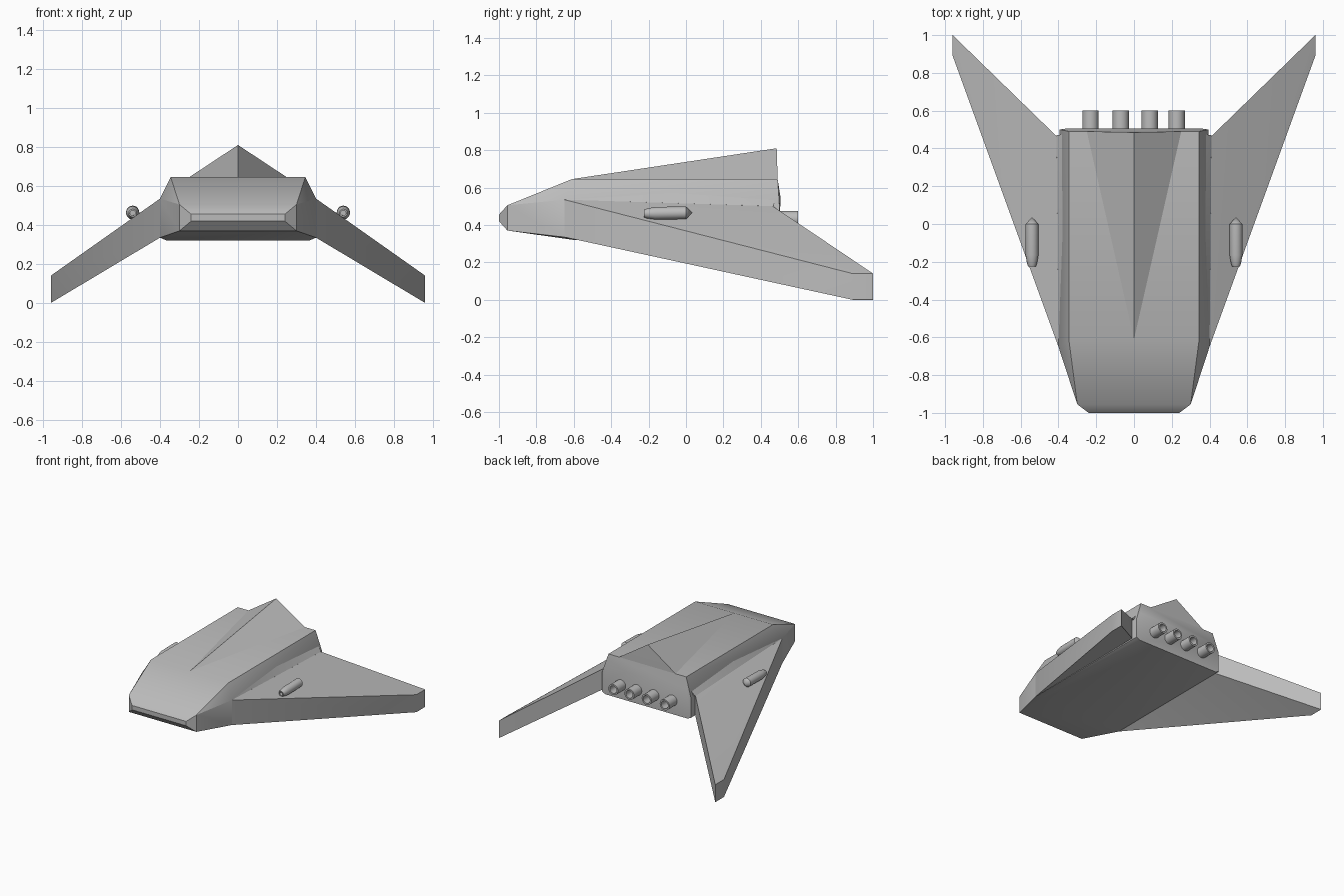
import bpy, bmesh, math
from mathutils import Vector

cube = bpy.data.objects.get("Cube")
if cube:
    bpy.data.objects.remove(cube, do_unlink=True)

# One grey finish for the whole craft
grey = bpy.data.materials.new("hull_grey")
grey.use_nodes = True
COLOUR = (0.5, 0.5, 0.5, 1)
grey.diffuse_color = COLOUR
grey.node_tree.nodes["Principled BSDF"].inputs["Base Color"].default_value = COLOUR


def finish(bm, name, angle=30):
    bmesh.ops.recalc_face_normals(bm, faces=bm.faces[:])
    mesh = bpy.data.meshes.new(name)
    bm.to_mesh(mesh)
    bm.free()
    mesh.materials.append(grey)
    mesh.shade_smooth()
    mesh.set_sharp_from_angle(angle=math.radians(angle))
    obj = bpy.data.objects.new(name, mesh)
    bpy.context.collection.objects.link(obj)
    return obj


def solid(name, points, both=False, side=1):
    """Faceted convex solid; both=True adds the mirrored points."""
    bm = bmesh.new()
    for x, y, z in points:
        bm.verts.new((x * side, y, z))
        if both and x:
            bm.verts.new((-x, y, z))
    res = bmesh.ops.convex_hull(bm, input=bm.verts[:])
    loose = [v for v in bm.verts if not v.link_faces]
    bmesh.ops.delete(bm, geom=loose, context="VERTS")
    bmesh.ops.dissolve_limit(bm, angle_limit=math.radians(0.5),
                             verts=bm.verts[:], edges=bm.edges[:])
    return finish(bm, name)


def lathe(name, profile, location, pitch=0, sides=24):
    """Revolve (radius, y) pairs around the y axis."""
    bm = bmesh.new()
    verts = [bm.verts.new((r, y, 0)) for r, y in profile]
    edges = [bm.edges.new(pair) for pair in zip(verts, verts[1:])]
    bmesh.ops.spin(bm, geom=verts + edges, cent=(0, 0, 0), axis=(0, 1, 0),
                   angle=math.tau, steps=sides, use_duplicate=False)
    bmesh.ops.remove_doubles(bm, verts=bm.verts[:], dist=0.0005)
    obj = finish(bm, name)
    obj.location = Vector(location)
    obj.rotation_euler.x = math.radians(pitch)
    return obj


# Main body: blunt nose, wide cheeks, flat deck and belly
solid("fuselage", [
    (0.24, -1.0, 0.42), (0.24, -1.0, 0.455),
    (0.30, -0.955, 0.37), (0.30, -0.955, 0.505),
    (0.365, -0.6, 0.32), (0.40, -0.65, 0.335),
    (0.40, -0.65, 0.535), (0.345, -0.61, 0.645),
    (0.345, 0.49, 0.645), (0.36, 0.505, 0.55),
    (0.395, 0.5, 0.49), (0.395, 0.5, 0.335), (0.365, 0.5, 0.32),
], both=True)

# Dorsal wedge rising to the stern
solid("dorsal_fin", [
    (0, -0.61, 0.645), (0, 0.485, 0.81), (0.25, 0.49, 0.645),
    (0.25, 0.49, 0.62), (0, -0.55, 0.62),
], both=True)

for side, label in ((1, "left"), (-1, "right")):
    # Shoulder strake along the wing root
    solid(label + "_strake", [
        (0.345, -0.61, 0.645), (0.40, -0.65, 0.535),
        (0.375, 0.475, 0.54), (0.41, 0.47, 0.5),
        (0.33, -0.6, 0.5), (0.33, 0.47, 0.5), (0.35, 0.475, 0.54),
    ], side=side)

    # Drooping swept wing with a thick edge
    solid(label + "_wing", [
        (0.40, -0.65, 0.535), (0.40, -0.65, 0.335),
        (0.41, 0.465, 0.5), (0.41, 0.465, 0.335),
        (0.96, 0.89, 0.14), (0.96, 0.89, 0.0),
        (0.96, 1.0, 0.14), (0.96, 1.0, 0.0),
        (0.35, -0.6, 0.5), (0.35, -0.6, 0.38),
        (0.35, 0.4, 0.48), (0.35, 0.4, 0.38),
    ], side=side)

    # Gun pod: open muzzle, straight barrel, pointed tail
    lathe(label + "_gun_pod", [
        (0, -0.19), (0.013, -0.19), (0.013, -0.225), (0.02, -0.225),
        (0.026, -0.21), (0.034, -0.165), (0.034, 0.0), (0.0, 0.035),
    ], (side * 0.54, 0, 0.465), pitch=1)

# Row of hollow exhaust nozzles
for i, x in enumerate((-0.23, -0.07, 0.083, 0.226), 1):
    lathe("exhaust_nozzle_%d" % i, [
        (0.043, 0.48), (0.043, 0.6), (0.03, 0.6), (0.03, 0.51), (0, 0.51),
    ], (x, 0, 0.432))
